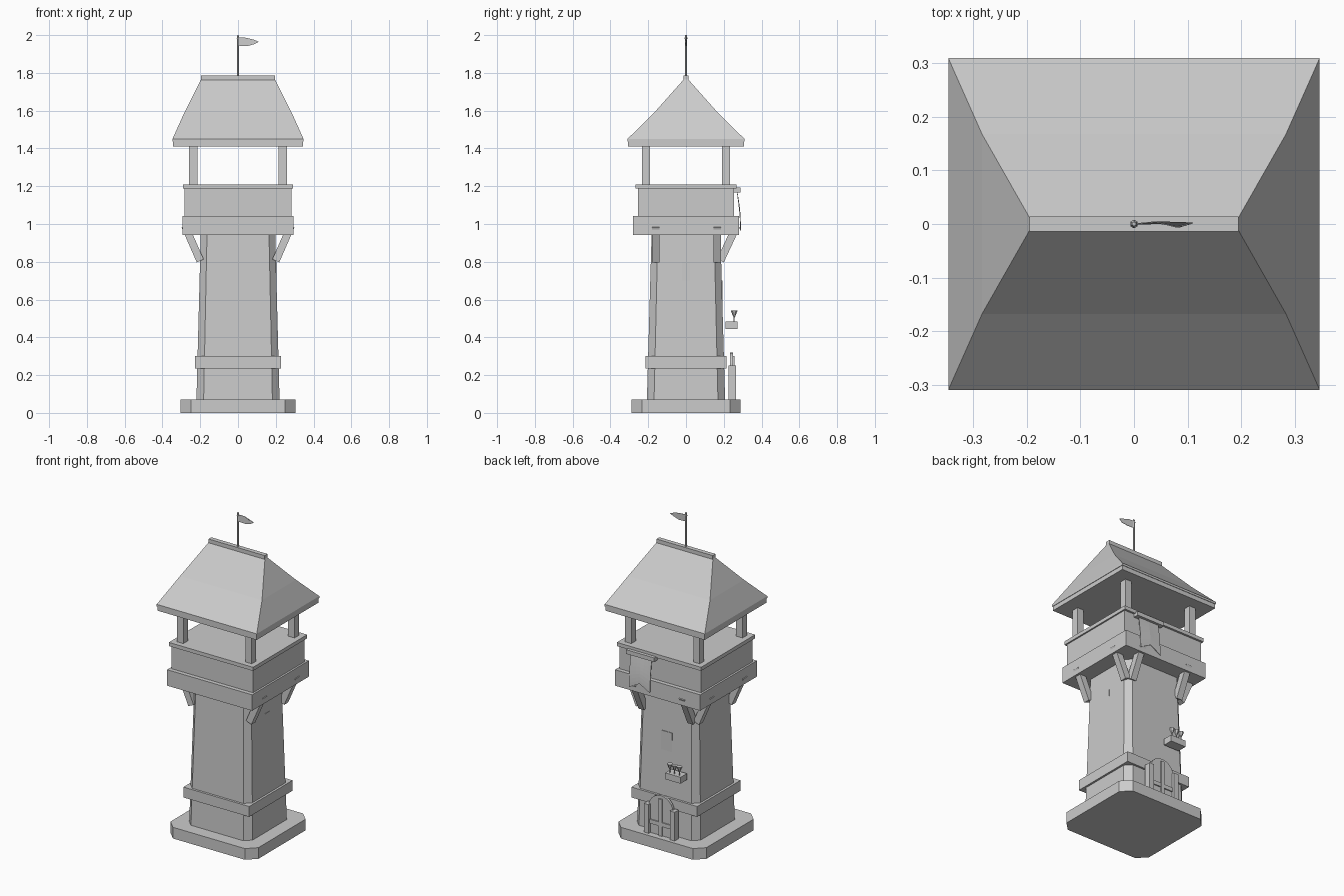
import bpy, bmesh, math
from mathutils import Vector, Matrix

cube = bpy.data.objects.get("Cube")
if cube:
    bpy.data.objects.remove(cube)

# One stone grey for the whole tower
GREY = (0.6, 0.6, 0.6, 1)
stone = bpy.data.materials.new("stone_grey")
stone.use_nodes = True
stone.diffuse_color = GREY
stone.node_tree.nodes["Principled BSDF"].inputs["Base Color"].default_value = GREY


def finish(name, bm):
    bmesh.ops.recalc_face_normals(bm, faces=bm.faces)
    mesh = bpy.data.meshes.new(name)
    bm.to_mesh(mesh)
    bm.free()
    mesh.materials.append(stone)
    ob = bpy.data.objects.new(name, mesh)
    bpy.context.collection.objects.link(ob)
    return ob


def loft(name, rings):
    """Skin a stack of equal-length rings and cap both ends."""
    bm = bmesh.new()
    loops = [[bm.verts.new(p) for p in ring] for ring in rings]
    n = len(loops[0])
    for a, b in zip(loops, loops[1:]):
        for i in range(n):
            j = (i + 1) % n
            bm.faces.new((a[i], a[j], b[j], b[i]))
    bm.faces.new(loops[0][::-1])
    bm.faces.new(loops[-1])
    return finish(name, bm)


def rect(hx, hy, z):
    return [(-hx, -hy, z), (hx, -hy, z), (hx, hy, z), (-hx, hy, z)]


def octagon(hx, hy, cut, z):
    return [(-hx + cut, -hy, z), (hx - cut, -hy, z), (hx, -hy + cut, z), (hx, hy - cut, z),
            (hx - cut, hy, z), (-hx + cut, hy, z), (-hx, hy - cut, z), (-hx, -hy + cut, z)]


def slab(name, hx, hy, z0, z1):
    return loft(name, [rect(hx, hy, z0), rect(hx, hy, z1)])


def box(name, x, y, z):
    """Box from (low, high) pairs."""
    return loft(name, [[(x[0], y[0], h), (x[1], y[0], h), (x[1], y[1], h), (x[0], y[1], h)] for h in z])


def beam(name, start, end, width, side):
    """Square beam between two points, one face square to the side axis."""
    a, b, s = Vector(start), Vector(end), Vector(side)
    t = (b - a).normalized().cross(s)
    h = width / 2
    return loft(name, [[p + (s * i + t * j) * h for i, j in ((-1, -1), (1, -1), (1, 1), (-1, 1))]
                       for p in (a, b)])


def cone(name, at, r_low, r_high, height, sides=6):
    bm = bmesh.new()
    bmesh.ops.create_cone(bm, cap_ends=True, segments=sides, radius1=r_low, radius2=r_high, depth=height,
                          matrix=Matrix.Translation(Vector(at) + Vector((0, 0, height / 2))))
    return finish(name, bm)


# Plinth, tapered shaft and band
loft("plinth", [octagon(0.305, 0.288, 0.055, z) for z in (0, 0.07)])
loft("shaft", [octagon(0.22, 0.207, 0.038, 0.07), octagon(0.197, 0.182, 0.033, 0.95)])
slab("shaft_band", 0.228, 0.215, 0.235, 0.30)

# Lookout platform
slab("platform_base", 0.295, 0.281, 0.943, 1.043)
slab("platform_wall", 0.283, 0.255, 1.043, 1.187)
slab("platform_rim", 0.292, 0.268, 1.187, 1.21)

# Roof posts
for sx in (-1, 1):
    for sy in (-1, 1):
        x, y = sx * 0.237, sy * 0.212
        box("roof_post", (x - 0.022, x + 0.022), (y - 0.022, y + 0.022), (1.2, 1.43))

# Braces on the two sides and the back
for s in (-1, 1):
    for y in (-0.16, 0.165):
        beam("side_brace", (s * 0.2, y, 0.805), (s * 0.281, y, 0.99), 0.04, (0, 1, 0))
    beam("back_brace", (s * 0.17, 0.182, 0.805), (s * 0.17, 0.268, 0.99), 0.04, (1, 0, 0))

# Flared hip roof with eave board and ridge cap
slab("eave_board", 0.344, 0.307, 1.41, 1.437)
loft("roof", [rect(0.347, 0.31, 1.437), rect(0.347, 0.31, 1.45),
              rect(0.284, 0.168, 1.59), rect(0.193, 0.008, 1.77)])
slab("ridge_cap", 0.195, 0.014, 1.763, 1.787)

# Flag pole, finial and swallow flag
cone("flag_pole", (0, 0, 1.78), 0.005, 0.005, 0.205)
cone("finial", (0, 0, 1.98), 0.008, 0.004, 0.02)
top = [(0, 1.988), (0.04, 1.986), (0.08, 1.977), (0.11, 1.965)]
low = [(0.085, 1.952), (0.05, 1.942), (0, 1.944)]
loft("flag", [[(x, 0.006 * math.sin(x * 60) + d, z) for x, z in top + low] for d in (-0.001, 0.001)])

# Window plates, upright against the leaning wall
box("back_window", (-0.038, 0.038), (0.15, 0.1925), (0.56, 0.70))
box("side_window", (0.15, 0.2035), (-0.022, 0.022), (0.70, 0.80))

# Arched door with posts, middle bar and rail
arch = [(0.085 * math.cos(math.pi * i / 10), 0.235 + 0.085 * math.sin(math.pi * i / 10)) for i in range(11)]
outline = [(-0.085, 0.07), (0.085, 0.07)] + arch
loft("door_panel", [[(x, y, z) for x, z in outline] for y in (0.233, 0.248)])
for s in (-1, 1):
    box("door_post", (s * 0.09 - 0.017, s * 0.09 + 0.017), (0.225, 0.265), (0.07, 0.25))
box("door_middle_bar", (-0.012, 0.012), (0.235, 0.257), (0.07, 0.30))
box("door_rail", (-0.085, 0.085), (0.235, 0.255), (0.13, 0.155))

# Flower box
box("flower_box", (-0.153, -0.047), (0.21, 0.273), (0.445, 0.485))
for x in (-0.133, -0.1, -0.067):
    cone("flower_stem", (x, 0.255, 0.48), 0.003, 0.003, 0.03)
    cone("flower", (x, 0.255, 0.505), 0.003, 0.018, 0.036)

# Hanging banner with notched hem
box("banner_rod", (0.02, 0.215), (0.25, 0.288), (1.167, 1.193))
bm = bmesh.new()
COLS, ROWS = 6, 8
grid = []
for r in range(ROWS + 1):
    t = r / ROWS
    row = []
    for c in range(COLS + 1):
        u = 2 * c / COLS - 1
        hem = 1.005 - 0.04 * abs(u)
        row.append(bm.verts.new((0.12 + 0.073 * u, 0.272 + 0.018 * math.sin(t * math.pi / 2),
                                 1.17 + (hem - 1.17) * t)))
    grid.append(row)
for r in range(ROWS):
    for c in range(COLS):
        bm.faces.new((grid[r][c], grid[r][c + 1], grid[r + 1][c + 1], grid[r + 1][c]))
banner = finish("banner", bm)
thick = banner.modifiers.new("thickness", 'SOLIDIFY')
thick.thickness = 0.003
